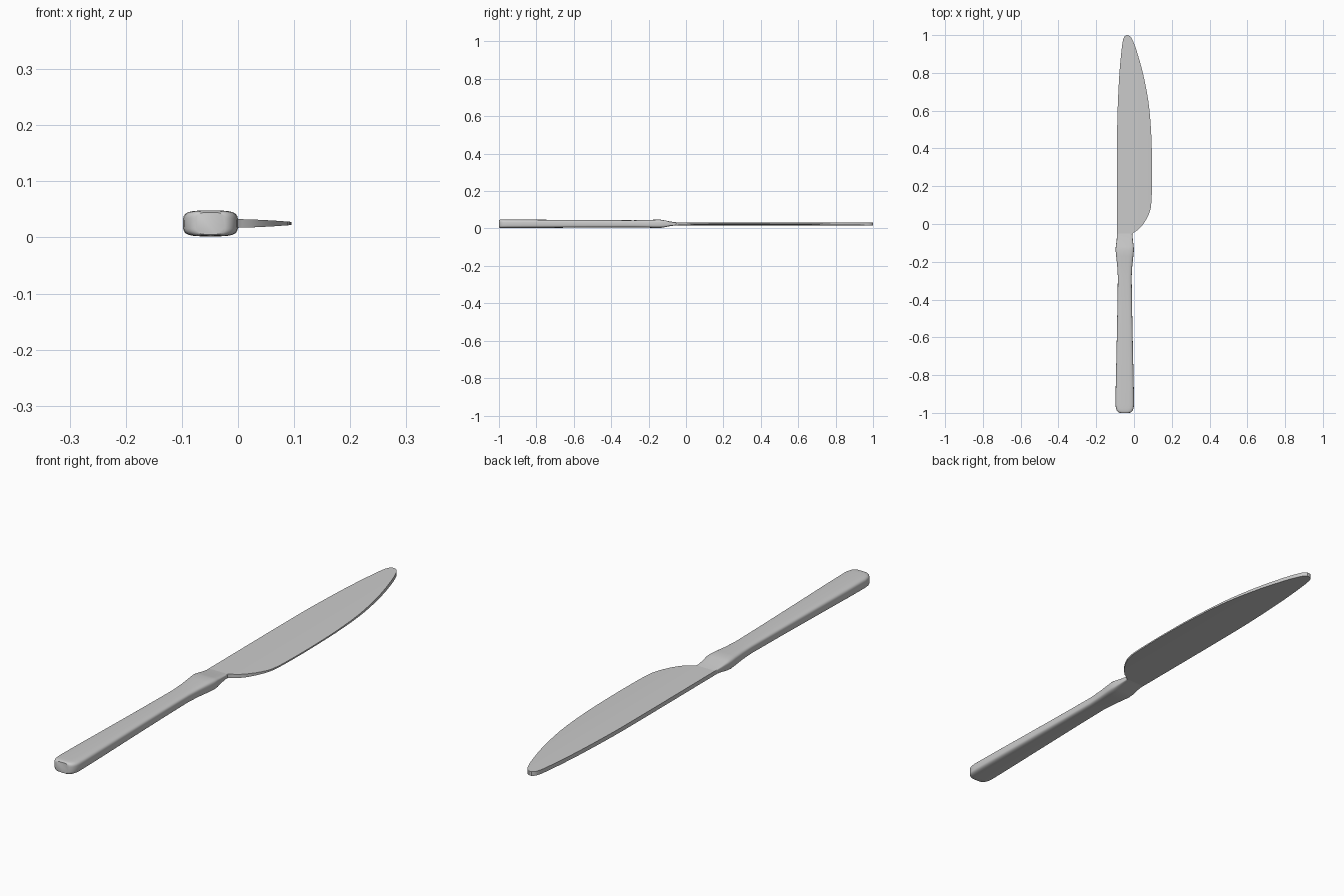
import bpy, bmesh, math

if "Cube" in bpy.data.objects:
    bpy.data.objects.remove(bpy.data.objects["Cube"])

ZC = 0.025  # mid-height of the knife


def interp(table, t):
    """Smooth (Hermite) interpolation through (t, value) pairs."""
    n = len(table)

    def slope(i):
        a, b = table[max(i - 1, 0)], table[min(i + 1, n - 1)]
        return (b[1] - a[1]) / (b[0] - a[0])
    for i in range(n - 1):
        (t0, v0), (t1, v1) = table[i], table[i + 1]
        if t <= t1 or i == n - 2:
            d = t1 - t0
            u = (t - t0) / d
            return ((2*u**3 - 3*u**2 + 1) * v0 + (u**3 - 2*u**2 + u) * d * slope(i)
                    + (3*u**2 - 2*u**3) * v1 + (u**3 - u**2) * d * slope(i + 1))


def loft(name, rings, angle):
    """Skin closed rings of points and cap both ends."""
    bm = bmesh.new()
    loops = [[bm.verts.new(p) for p in ring] for ring in rings]
    n = len(loops[0])
    for a, b in zip(loops, loops[1:]):
        for i in range(n):
            j = (i + 1) % n
            bm.faces.new((a[i], a[j], b[j], b[i]))
    bm.faces.new(loops[0])
    bm.faces.new(loops[-1][::-1])
    bmesh.ops.recalc_face_normals(bm, faces=bm.faces)
    me = bpy.data.meshes.new(name)
    bm.to_mesh(me)
    bm.free()
    ob = bpy.data.objects.new(name, me)
    bpy.context.collection.objects.link(ob)
    bpy.ops.object.select_all(action='DESELECT')
    ob.select_set(True)
    bpy.context.view_layer.objects.active = ob
    bpy.ops.object.shade_smooth_by_angle(angle=math.radians(angle))
    return ob


# Handle: rounded-box sections (y, half width, half height, squareness)
stations = [(-1.0, 0.026, 0.0195, 4), (-0.997, 0.034, 0.0215, 4),
            (-0.988, 0.042, 0.0228, 4), (-0.975, 0.047, 0.023, 4),
            (-0.955, 0.049, 0.023, 4), (-0.85, 0.0475, 0.0225, 4),
            (-0.65, 0.043, 0.0210, 4), (-0.45, 0.039, 0.0197, 4),
            (-0.28, 0.0365, 0.0190, 4), (-0.22, 0.040, 0.0200, 4),
            (-0.17, 0.0455, 0.0220, 4), (-0.14, 0.0485, 0.0225, 4),
            (-0.12, 0.0475, 0.0195, 5), (-0.085, 0.043, 0.0125, 6),
            (-0.05, 0.040, 0.0080, 10)]
rings = []
for y, w, h, e in stations:
    ring = []
    for i in range(40):
        a = 2 * math.pi * i / 40
        c, s = math.cos(a), math.sin(a)
        ring.append((-0.049 + w * math.copysign(abs(c) ** (2 / e), c), y,
                     ZC + h * math.copysign(abs(s) ** (2 / e), s)))
    rings.append(ring)
loft("handle", rings, 40)

# Blade: spine and cutting-edge curves in plan (y, x)
spine = [(-0.06, -0.089), (0.5, -0.089), (0.65, -0.085), (0.8, -0.077),
         (0.92, -0.066), (0.975, -0.058), (0.992, -0.051), (1.0, -0.042)]
edge = [(-0.06, -0.012), (-0.05, -0.008), (-0.03, 0.022), (0.0, 0.049),
        (0.04, 0.073), (0.085, 0.089), (0.2, 0.095), (0.35, 0.095),
        (0.5, 0.090), (0.65, 0.076), (0.8, 0.047), (0.92, 0.013),
        (0.97, -0.006), (0.99, -0.017), (1.0, -0.030)]


def half_thickness(x):
    """Flat near the spine, thinning towards the cutting edge."""
    u = max(0.0, (x + 0.03) / 0.125)
    return 0.008 - 0.0052 * u ** 2


ys = [-0.06, -0.05, -0.04, -0.03, -0.015, 0, 0.02, 0.04, 0.06, 0.085, 0.12]
ys += [0.16 + 0.05 * i for i in range(16)]
ys += [0.94, 0.96, 0.975, 0.985, 0.993, 0.998, 1.0]
rings = []
for y in ys:
    a, b = interp(spine, y), interp(edge, y)
    xs = [a + (b - a) * k / 10 for k in range(11)]
    rings.append([(x, y, ZC + half_thickness(x)) for x in xs]
                 + [(x, y, ZC - half_thickness(x)) for x in reversed(xs)])
loft("blade", rings, 35)
